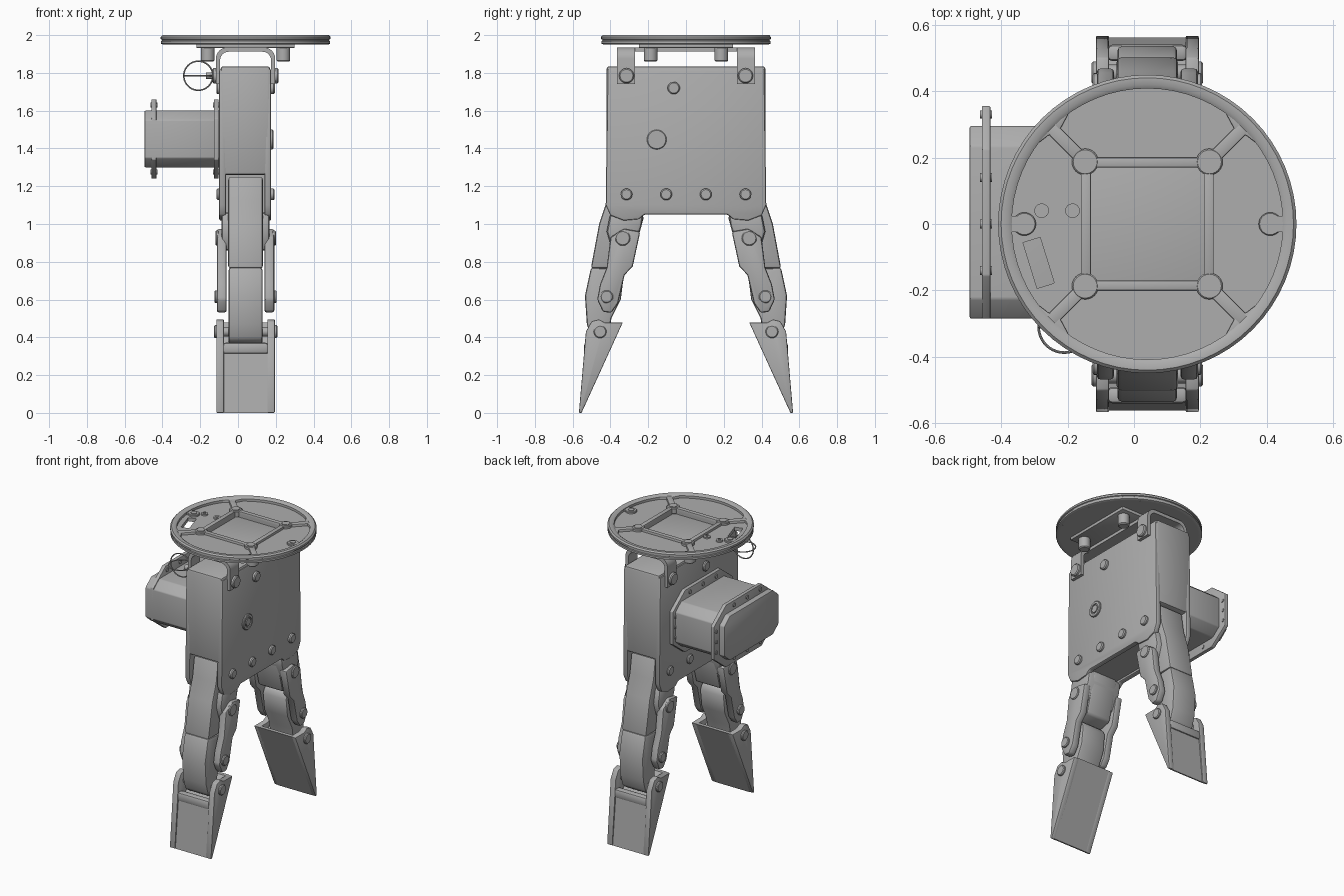
import bpy, bmesh, math
from mathutils import Matrix, Vector

old = bpy.data.objects.get("Cube")
if old:
    bpy.data.objects.remove(old)

grey = bpy.data.materials.new("plain grey")
grey.use_nodes = True
COLOUR = (0.42, 0.42, 0.42, 1)
grey.diffuse_color = COLOUR
grey.node_tree.nodes["Principled BSDF"].inputs["Base Color"].default_value = COLOUR
CX = 0.04          # centre plane of the body, disc and fingers
parts = []


def finish(name, bm, bevel=0.0, segments=2):
    bmesh.ops.recalc_face_normals(bm, faces=bm.faces)
    if bevel:
        sharp = [e for e in bm.edges if e.calc_face_angle(0) > 0.6]
        bmesh.ops.bevel(bm, geom=sharp, offset=bevel, segments=segments,
                        profile=0.5, affect='EDGES', clamp_overlap=True)
    mesh = bpy.data.meshes.new(name)
    bm.to_mesh(mesh)
    bm.free()
    mesh.materials.append(grey)
    obj = bpy.data.objects.new(name, mesh)
    bpy.context.scene.collection.objects.link(obj)
    parts.append(obj)
    return obj


def prism(name, outline, lo, hi, axis='X', side=1, bevel=0.0, segments=2):
    """Extrude an outline: (y, z) points along X, (x, z) along Y, (x, y) along Z."""
    place = {'X': lambda a, b: (lo, a * side, b),
             'Y': lambda a, b: (a, lo, b),
             'Z': lambda a, b: (a, b, lo)}[axis]
    bm = bmesh.new()
    face = bm.faces.new([bm.verts.new(place(a, b)) for a, b in outline])
    new = bmesh.ops.extrude_face_region(bm, geom=[face])["geom"]
    step = Vector([(hi - lo) if axis == k else 0 for k in 'XYZ'])
    bmesh.ops.translate(bm, vec=step, verts=[v for v in new if isinstance(v, bmesh.types.BMVert)])
    return finish(name, bm, bevel, segments)


def box(name, x, y, z, bevel=0.0):
    outline = [(x[0], y[0]), (x[1], y[0]), (x[1], y[1]), (x[0], y[1])]
    return prism(name, outline, z[0], z[1], 'Z', bevel=bevel)


def rod(name, centre, radius, depth, axis='X', sides=20, bevel=0.0):
    bm = bmesh.new()
    bmesh.ops.create_cone(bm, cap_ends=True, segments=sides, radius1=radius, radius2=radius, depth=depth)
    turn = {'X': Matrix.Rotation(math.pi / 2, 4, 'Y'),
            'Y': Matrix.Rotation(math.pi / 2, 4, 'X'), 'Z': Matrix()}[axis]
    bmesh.ops.transform(bm, matrix=Matrix.Translation(centre) @ turn, verts=bm.verts)
    return finish(name, bm, bevel, 1)


def lathe(name, profile, x, y, steps=64):
    """Spin a closed (radius, z) profile into a ring about a vertical axis."""
    bm = bmesh.new()
    rings = [[bm.verts.new((x + r * math.cos(t), y + r * math.sin(t), z)) for r, z in profile]
             for t in (math.tau * i / steps for i in range(steps))]
    for i, ring in enumerate(rings):
        nxt = rings[(i + 1) % steps]
        for j in range(len(profile)):
            k = (j + 1) % len(profile)
            bm.faces.new((ring[j], nxt[j], nxt[k], ring[k]))
    return finish(name, bm)


def chamfered(y0, y1, z0, z1, cy, cz):
    return [(y0 + cy, z0), (y1 - cy, z0), (y1, z0 + cz), (y1, z1 - cz),
            (y1 - cy, z1), (y0 + cy, z1), (y0, z1 - cz), (y0, z0 + cz)]


# Mounting disc: rounded grooved rim around a recessed floor
lathe("disc_rim", [(0.408, 1.955), (0.437, 1.95), (0.448, 1.955), (0.448, 1.968), (0.443, 1.971),
                   (0.443, 1.976), (0.449, 1.979), (0.449, 1.991), (0.44, 2.0), (0.42, 2.0),
                   (0.408, 1.992)], CX, 0)
floor = rod("disc_floor", (CX, 0, 1.964), 0.425, 0.024, 'Z', 64)


def cut(target, cutter):
    parts.remove(cutter)
    cutter.hide_render = True
    cutter.hide_set(True)
    cutter.display_type = 'WIRE'
    mod = target.modifiers.new("cut", 'BOOLEAN')
    mod.operation, mod.solver, mod.object = 'DIFFERENCE', 'EXACT', cutter


window = box("window_cutter", (-0.027, 0.027), (-0.072, 0.072), (-0.1, 0.1))
window.matrix_world = Matrix.Translation((-0.287, -0.117, 1.96)) @ Matrix.Rotation(0.3, 4, 'Z')
cut(floor, window)
cut(floor, box("pocket_cutter", (CX - 0.17, CX + 0.17), (-0.17, 0.17), (1.9, 2.1)))

# Square web, diagonal ribs, bosses and hex bolts on the disc
for s in (-1, 1):
    box("web_rib_side", sorted((CX + s * 0.17, CX + s * 0.2)), (-0.19, 0.19), (1.955, 1.992), 0.004)
    box("web_rib_end", (CX - 0.19, CX + 0.19), sorted((s * 0.17, s * 0.2)), (1.955, 1.992), 0.004)
    for t in (-1, 1):
        bx, by = CX + s * 0.187, t * 0.187
        rib = box("diagonal_rib", (-0.085, 0.085), (-0.019, 0.019), (1.955, 1.992), 0.004)
        rib.matrix_world = (Matrix.Translation((CX + s * 0.25, t * 0.25, 0))
                            @ Matrix.Rotation(s * t * math.pi / 4, 4, 'Z'))
        rim_pad = [(CX + s * 0.23, t * 0.345), (CX + s * 0.265, t * 0.28), (CX + s * 0.3, t * 0.265),
                   (CX + s * 0.345, t * 0.23), (CX + s * 0.36, t * 0.24), (CX + s * 0.25, t * 0.36)]
        prism("rim_pad", rim_pad, 1.955, 1.992, 'Z', bevel=0.003)
        rod("corner_boss", (bx, by, 1.973), 0.04, 0.04, 'Z', 24, 0.004)
        rod("corner_bolt", (bx, by, 1.987), 0.028, 0.02, 'Z', 6)
        rod("under_bolt", (CX + s * 0.2, by, 1.905), 0.036, 0.09, 'Z', 24, 0.006)
    ex = CX + s * 0.37
    rod("edge_boss", (ex, 0, 1.97), 0.035, 0.036, 'Z', 24, 0.003)
    box("edge_rib", sorted((ex, CX + s * 0.415)), (-0.024, 0.024), (1.955, 1.988))
    rod("edge_bolt", (ex, 0, 1.984), 0.02, 0.016, 'Z', 6)
for x, y in ((-0.278, 0.04), (-0.185, 0.04)):
    rod("small_boss", (x, y, 1.975), 0.022, 0.02, 'Z', 16)
    rod("small_pin", (x, y, 1.98), 0.009, 0.018, 'Z', 10)
box("disc_under_plate", (-0.22, 0.3), (-0.25, 0.25), (1.932, 1.953), 0.004)

# U-shaped hanger that holds the body under the disc
bow = lambda w, r, top: ([(CX + w * math.cos(0) - 0, 1.74)]
                         + [(CX + w - r + r * math.cos(a), top - r + r * math.sin(a))
                            for a in (math.pi * i / 12 for i in range(7))]
                         + [(CX - w + r + r * math.cos(a), top - r + r * math.sin(a))
                            for a in (math.pi / 2 + math.pi * i / 12 for i in range(7))]
                         + [(CX - w, 1.74)])
arch = bow(0.157, 0.06, 1.935) + bow(0.135, 0.045, 1.912)[::-1]
for s in (-1, 1):
    prism("hanger_leg", arch, *sorted((s * 0.27, s * 0.365)), 'Y')
    for t in (-1, 1):
        rod("hanger_bolt", (CX + t * 0.16, s * 0.315, 1.785), 0.04, 0.03, 'X', 20, 0.006)
box("hanger_top", (CX - 0.11, CX + 0.11), (-0.28, 0.28), (1.912, 1.935))

# Body: closed upper housing between two side plates
box("housing", (-0.092, 0.17), (-0.42, 0.42), (1.26, 1.835), 0.014)
box("housing_core", (-0.06, 0.14), (-0.24, 0.24), (1.06, 1.27))
plate = [(-0.415, 1.82), (-0.425, 1.1), (-0.40, 1.045), (-0.33, 1.018), (-0.25, 1.025), (-0.22, 1.05)]
plate = plate + [(-y, z) for y, z in plate[::-1]]
for x in (-0.1, 0.14):
    prism("side_plate", plate, x, x + 0.036, bevel=0.009)
for s in (-1, 1):
    fx = CX + s * 0.14
    for y in (-0.315, -0.105, 0.105, 0.315):
        rod("plate_bolt", (fx, y, 1.157), 0.031, 0.026, 'X', 20, 0.006)
    rod("upper_bolt", (fx, -0.065, 1.72), 0.033, 0.03, 'X', 20, 0.006)
socket = rod("centre_socket", (0.178, -0.155, 1.447), 0.052, 0.018, 'X', 28, 0.004)
cut(socket, rod("socket_cutter", (0.19, -0.155, 1.447), 0.033, 0.02, 'X', 28))
rod("socket_nut", (0.18, -0.155, 1.447), 0.027, 0.014, 'X', 6)

# Drive unit on the right side with its two flanges
prism("drive_case", chamfered(-0.285, 0.295, 1.3, 1.6, 0.06, 0.05), -0.495, -0.09, bevel=0.006)
for x, y0, y1 in ((-0.128, -0.32, 0.32), (-0.458, -0.285, 0.355)):
    prism("drive_flange", chamfered(y0, y1, 1.24, 1.66, 0.13, 0.1), x, x + 0.026, bevel=0.004)
    for y in (-0.14, 0, 0.14):
        for z in (1.275, 1.63):
            rod("flange_bolt", (x + 0.013, y, z), 0.014, 0.036, 'X', 12)
    for z in (1.38, 1.45, 1.52):
        rod("flange_bolt", (x + 0.013, y1 - 0.025, z), 0.012, 0.036, 'X', 12)

# Quick-release pin with two thin pull rings
rod("release_pin", (-0.14, -0.315, 1.785), 0.018, 0.06, 'X', 16)
for turn in (0, math.pi / 2):
    bpy.ops.mesh.primitive_torus_add(location=(-0.21, -0.31, 1.785), rotation=(turn, 0, 0),
                                     major_radius=0.077, minor_radius=0.004,
                                     major_segments=40, minor_segments=8)
    ring = bpy.context.object
    ring.name = "pull_ring"
    ring.data.materials.append(grey)
    parts.append(ring)

# Finger outlines in (y, z)
hull = [(0.30, 1.2), (0.40, 1.255), (0.42, 1.12), (0.46, 1.0), (0.504, 0.765),
        (0.40, 0.765), (0.29, 0.79), (0.225, 1.03), (0.24, 1.12)]
neck = [(0.225, 1.06), (0.4, 1.06), (0.42, 0.96), (0.39, 0.86), (0.28, 0.86), (0.235, 0.99)]
knuckle = [(0.242, 0.96), (0.282, 0.775), (0.325, 0.73), (0.36, 0.58), (0.395, 0.53), (0.44, 0.535),
           (0.47, 0.6), (0.455, 0.68), (0.42, 0.77), (0.40, 0.93), (0.33, 0.975)]
middle = [(0.35, 0.76), (0.503, 0.77), (0.535, 0.62), (0.525, 0.47), (0.5, 0.39), (0.455, 0.36),
          (0.41, 0.39), (0.395, 0.5), (0.345, 0.6), (0.33, 0.72)]
tip_cheek = [(0.335, 0.478), (0.43, 0.478), (0.46, 0.495), (0.5, 0.485), (0.53, 0.43),
             (0.567, 0.0), (0.553, 0.0)]
tip_pad = [(0.335, 0.478), (0.36, 0.478), (0.46, 0.33), (0.53, 0.315), (0.562, 0.0), (0.553, 0.0)]

for s in (-1, 1):
    prism("finger_hull", hull, CX - 0.092, CX + 0.092, side=s, bevel=0.014)
    prism("finger_neck", neck, CX - 0.128, CX + 0.128, side=s, bevel=0.02)
    prism("finger_middle", middle, CX - 0.09, CX + 0.09, side=s, bevel=0.014)
    prism("tip_pad", tip_pad, CX - 0.13, CX + 0.13, side=s)
    box("tip_crossbar", (CX - 0.12, CX + 0.12), sorted((s * 0.49, s * 0.54)), (0.312, 0.372), 0.015)
    for t in (-1, 1):
        prism("finger_knuckle", knuckle, *sorted((CX + t * 0.1, CX + t * 0.152)), side=s, bevel=0.012)
        prism("tip_cheek", tip_cheek, *sorted((CX + t * 0.115, CX + t * 0.155)), side=s, bevel=0.005)
        for y, z, r, reach in ((0.335, 0.925, 0.04, 0.15), (0.42, 0.615, 0.034, 0.155),
                               (0.455, 0.43, 0.034, 0.158)):
            rod("joint_bolt", (CX + t * reach, s * y, z), r, 0.02, 'X', 20, 0.005)
    rod("tip_axle", (CX, s * 0.455, 0.43), 0.025, 0.25)

# Smooth shading with sharp edges kept
bpy.ops.object.select_all(action='DESELECT')
for obj in parts:
    obj.select_set(True)
bpy.context.view_layer.objects.active = parts[0]
bpy.ops.object.shade_smooth_by_angle(angle=math.radians(35))
